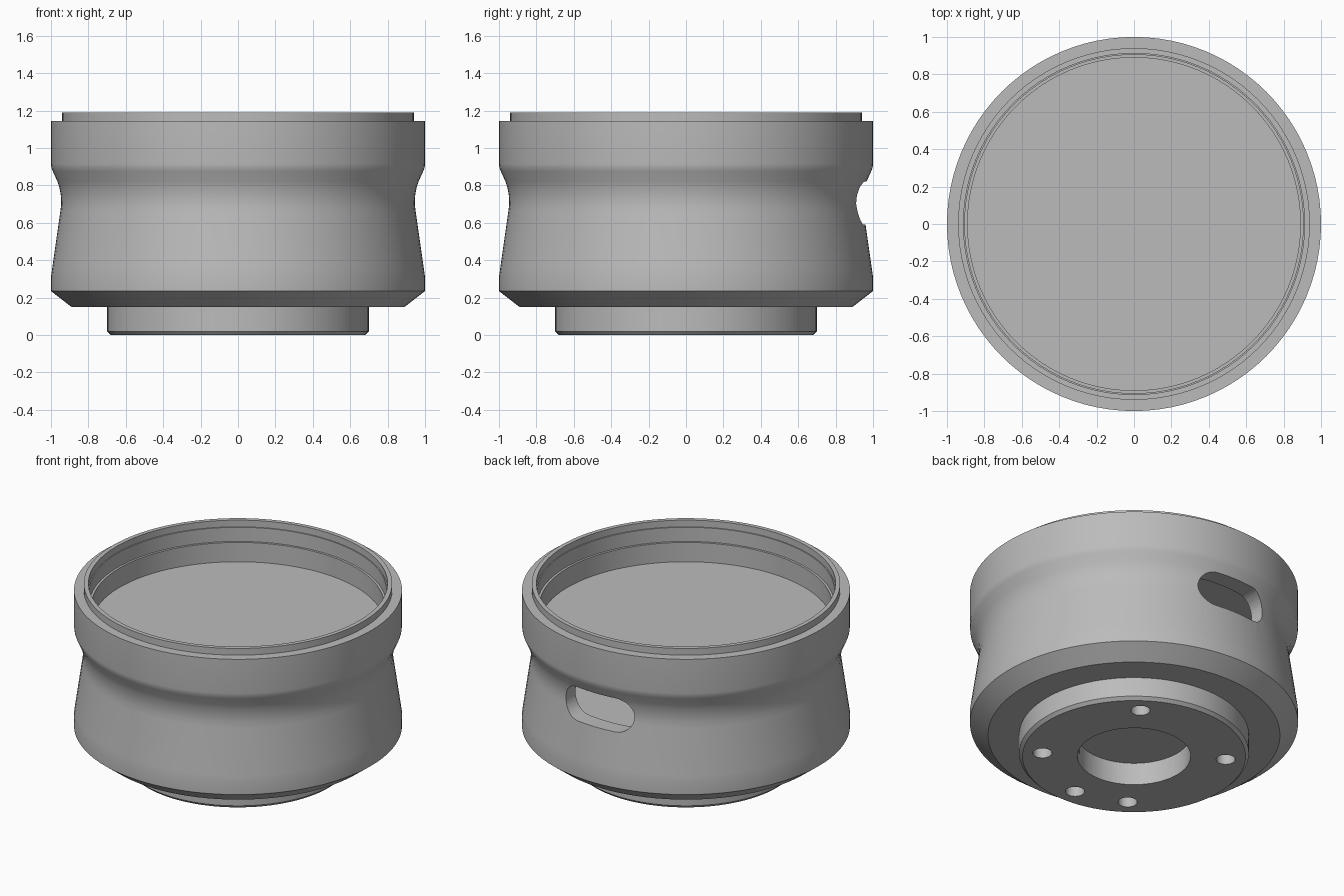
import bpy, bmesh, math
from mathutils import Matrix, Vector

cube = bpy.data.objects.get("Cube")
if cube:
    bpy.data.objects.remove(cube, do_unlink=True)

gray = bpy.data.materials.new("plain gray")
gray.use_nodes = True
COLOR = (0.5, 0.5, 0.5, 1)
gray.diffuse_color = COLOR
gray.node_tree.nodes["Principled BSDF"].inputs["Base Color"].default_value = COLOR


def make_object(name, bm):
    bmesh.ops.recalc_face_normals(bm, faces=bm.faces)
    mesh = bpy.data.meshes.new(name)
    bm.to_mesh(mesh)
    bm.free()
    mesh.materials.append(gray)
    ob = bpy.data.objects.new(name, mesh)
    bpy.context.collection.objects.link(ob)
    return ob


def lathe(name, profile, steps=96):
    """Revolve (radius, height) points around z."""
    bm = bmesh.new()
    verts = [bm.verts.new((r, 0, z)) for r, z in profile]
    edges = [bm.edges.new(pair) for pair in zip(verts, verts[1:])]
    bmesh.ops.spin(bm, geom=verts + edges, cent=(0, 0, 0), axis=(0, 0, 1),
                   angle=math.tau, steps=steps)
    bmesh.ops.remove_doubles(bm, verts=bm.verts, dist=0.0005)
    return make_object(name, bm)


def cylinder(name, radius, bottom, top, x=0, y=0, sides=32):
    bm = bmesh.new()
    bmesh.ops.create_cone(bm, cap_ends=True, segments=sides, radius1=radius,
                          radius2=radius, depth=top - bottom,
                          matrix=Matrix.Translation((x, y, (top + bottom) / 2)))
    return make_object(name, bm)


def stadium(name, half_straight, radius, height, y0, y1):
    """Rounded slot shape extruded along y."""
    bm = bmesh.new()
    n = 16
    verts = []
    for side in (1, -1):
        for i in range(n + 1):
            a = -side * math.pi / 2 + side * math.pi * i / n
            if side < 0:
                a = math.pi / 2 + math.pi * i / n
            verts.append(bm.verts.new((side * half_straight + radius * math.cos(a), y0,
                                       height + radius * math.sin(a))))
    face = bm.faces.new(verts)
    ext = bmesh.ops.extrude_face_region(bm, geom=[face])["geom"]
    bmesh.ops.translate(bm, verts=[v for v in ext if isinstance(v, bmesh.types.BMVert)],
                        vec=Vector((0, y1 - y0, 0)))
    return make_object(name, bm)


def cut(ob, cutters):
    """Subtract the cutters, bake the result and remove them."""
    for c in cutters:
        mod = ob.modifiers.new("cut", 'BOOLEAN')
        mod.operation = 'DIFFERENCE'
        mod.solver = 'EXACT'
        mod.object = c
    deps = bpy.context.evaluated_depsgraph_get()
    mesh = bpy.data.meshes.new_from_object(ob.evaluated_get(deps))
    ob.modifiers.clear()
    ob.data = mesh
    mesh.materials.clear()
    mesh.materials.append(gray)
    for c in cutters:
        bpy.data.objects.remove(c, do_unlink=True)


# Waisted housing with a stepped lip and a recessed top plate
housing = lathe("housing", [
    (0, 0.15), (0.89, 0.15), (1, 0.235), (1, 0.31), (0.993, 0.36),
    (0.95, 0.66), (0.945, 0.70), (0.947, 0.745), (0.955, 0.79), (0.965, 0.82),
    (0.99, 0.875), (0.998, 0.895), (1, 0.915), (1, 1.145), (0.94, 1.145),
    (0.94, 1.19), (0.912, 1.19), (0.912, 1.145), (0.905, 1.145),
    (0.905, 1.05), (0.89, 1.05), (0.89, 0.92), (0, 0.92)])

# Inner chamber reached by the rear slot
cut(housing, [cylinder("chamber_cutter", 0.85, 0.3, 0.86, sides=96),
              stadium("slot_cutter", 0.14, 0.115, 0.705, 0.7, 1.2)])

# Chamfered mounting base with a centre bore and screw holes
base = lathe("mounting_base", [(0, 0), (0.68, 0), (0.7, 0.02), (0.7, 0.15), (0, 0.15)])
holes = [cylinder("bore_cutter", 0.345, -0.1, 0.3, sides=64)]
for deg in (54, 144, 234, 324, 270):
    a = math.radians(deg)
    holes.append(cylinder("screw_cutter", 0.058, -0.1, 0.11,
                          0.56 * math.cos(a), 0.56 * math.sin(a)))
cut(base, holes)

# Smooth shading with crisp edges
for ob in (housing, base):
    bpy.ops.object.select_all(action='DESELECT')
    ob.select_set(True)
    bpy.context.view_layer.objects.active = ob
    bpy.ops.object.shade_smooth_by_angle(angle=math.radians(28))
